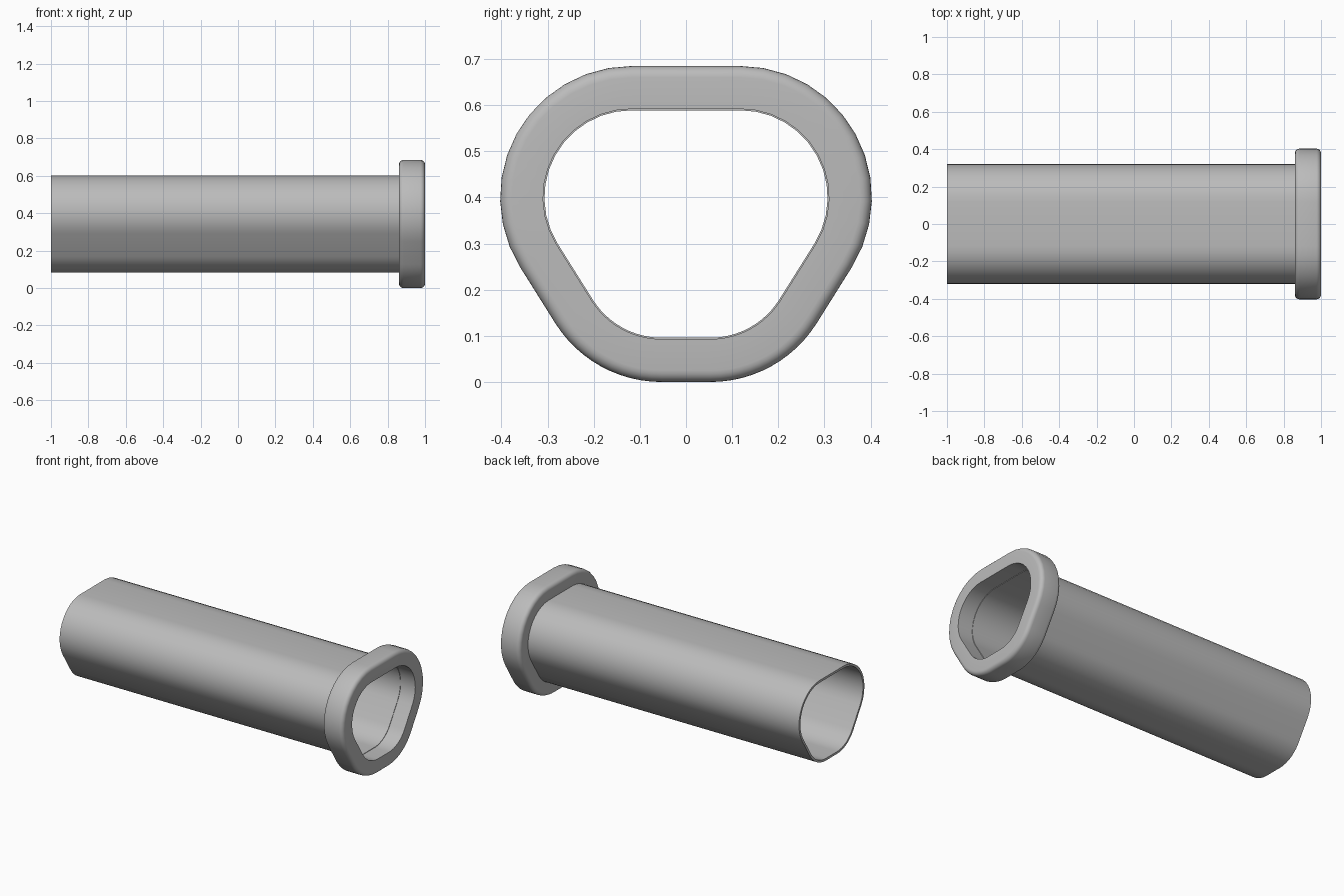
import bpy, bmesh, math

if "Cube" in bpy.data.objects:
    bpy.data.objects.remove(bpy.data.objects["Cube"])

grey = bpy.data.materials.new("plain_grey")
grey.diffuse_color = (0.5, 0.5, 0.5, 1)
grey.use_nodes = True
grey.node_tree.nodes["Principled BSDF"].inputs["Base Color"].default_value = grey.diffuse_color

# Outer outline: corner circles (centre y, centre z, radius) joined by tangents
TOP = (0.118, 0.40, 0.285)
LOW = (0.053, 0.272, 0.272)


def tangent_angle():
    """Direction of the normal of the slanted side."""
    dy, dz = TOP[0] - LOW[0], TOP[1] - LOW[1]
    d = math.hypot(dy, dz)
    return math.atan2(dz, dy) - math.acos((LOW[2] - TOP[2]) / d)


def ring(inset, steps=12):
    """Rounded trapezoid (y, z) points, shrunk by inset."""
    side = tangent_angle()
    half = []
    for (cy, cz, r), a, b in ((LOW, -math.pi / 2, side), (TOP, side, math.pi / 2)):
        for i in range(steps + 1):
            t = a + (b - a) * i / steps
            half.append((cy + (r - inset) * math.cos(t), cz + (r - inset) * math.sin(t)))
    return half + [(-y, z) for y, z in reversed(half)]


def loft(name, section):
    """Sweep a closed (x, inset) section around the outline."""
    bm = bmesh.new()
    rings = [[bm.verts.new((x, y, z)) for y, z in ring(inset)] for x, inset in section]
    for k, a in enumerate(rings):
        b = rings[(k + 1) % len(rings)]
        n = len(a)
        for i in range(n):
            j = (i + 1) % n
            bm.faces.new((a[i], a[j], b[j], b[i]))
    bmesh.ops.recalc_face_normals(bm, faces=bm.faces)
    me = bpy.data.meshes.new(name)
    bm.to_mesh(me)
    bm.free()
    me.materials.append(grey)
    me.shade_smooth()
    me.set_sharp_from_angle(angle=math.radians(35))
    ob = bpy.data.objects.new(name, me)
    bpy.context.collection.objects.link(ob)


# Long thin-walled tube
loft("tube", [(-1, 0.082), (0.9, 0.082), (0.9, 0.096), (-1, 0.096)])

# End collar with rounded outer edges
R = 0.025
arc = [math.radians(90 * i / 5) for i in range(6)]
back = [(0.86 + R - R * math.cos(t), R - R * math.sin(t)) for t in arc]
front = [(1 - R + R * math.sin(t), R - R * math.cos(t)) for t in arc]
loft("collar", back + front + [(1, 0.093), (0.86, 0.093)])
